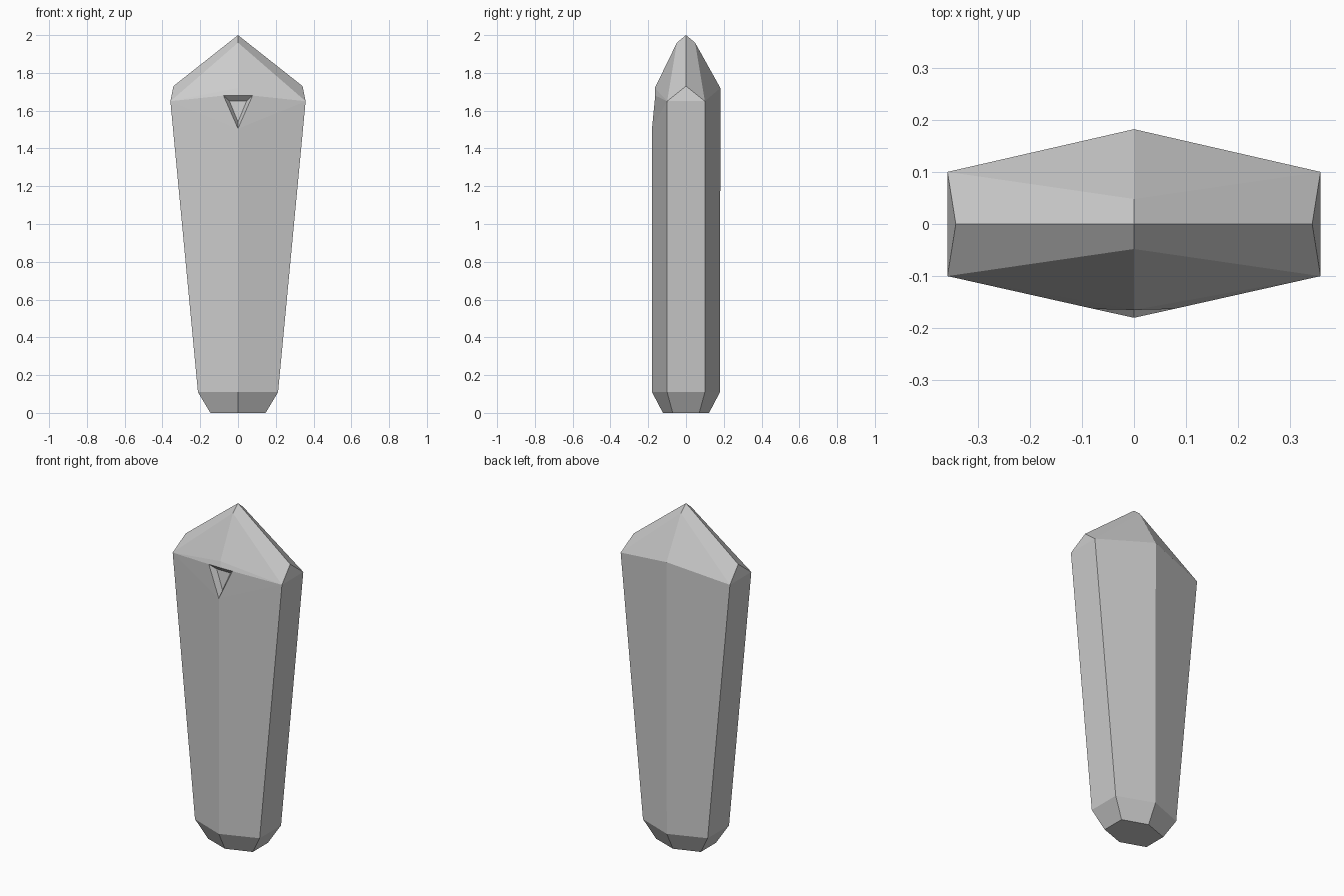
import bpy, bmesh

if "Cube" in bpy.data.objects:
    bpy.data.objects.remove(bpy.data.objects["Cube"])

# Right half of the faceted body (x >= 0); it is mirrored afterwards.
P = {
    "apex": (0, 0, 2.0),
    "crest": (0.342, 0, 1.73),
    # front notch: rim and inner triangle
    "rim_low": (0, -0.18, 1.505), "rim_side": (0.077, -0.163, 1.68),
    "rim_top": (0, -0.165, 1.68),
    "in_low": (0, -0.145, 1.54), "in_side": (0.045, -0.135, 1.65),
    "in_top": (0, -0.135, 1.65),
}
# Points shared by front (f) and back (b)
for k, s in (("f", -1), ("b", 1)):
    P[k + "tip"] = (0, s * 0.048, 1.96)
    P[k + "shoulder"] = (0.358, s * 0.10, 1.65)
    P[k + "ridge_low"] = (0, s * 0.18, 0.11)
    P[k + "side_low"] = (0.212, s * 0.10, 0.11)
    P[k + "foot_mid"] = (0, s * 0.122, 0)
    P[k + "foot_side"] = (0.146, s * 0.07, 0)
P["fridge"] = (0, -0.165, 1.72)
P["bridge"] = (0, 0.182, 1.72)

faces = []
for k in "fb":
    faces += [
        (k + "shoulder", "crest", "apex", k + "tip"),
        (k + "shoulder", k + "tip", k + "ridge"),
        (k + "ridge_low", k + "side_low", k + "foot_side", k + "foot_mid"),
    ]
faces += [
    # side, base and back
    ("fshoulder", "bshoulder", "crest"),
    ("fside_low", "bside_low", "bshoulder", "fshoulder"),
    ("ffoot_side", "bfoot_side", "bside_low", "fside_low"),
    ("ffoot_mid", "ffoot_side", "bfoot_side", "bfoot_mid"),
    ("bridge_low", "bside_low", "bshoulder", "bridge"),
    # front around the notch
    ("fridge_low", "fside_low", "fshoulder", "rim_low"),
    ("rim_low", "fshoulder", "rim_side"),
    ("rim_side", "fshoulder", "fridge", "rim_top"),
    # notch walls and floor
    ("rim_low", "rim_side", "in_side", "in_low"),
    ("rim_side", "rim_top", "in_top", "in_side"),
    ("in_low", "in_side", "in_top"),
]

bm = bmesh.new()
for side in (1, -1):
    verts = {n: bm.verts.new((x * side, y, z)) for n, (x, y, z) in P.items()}
    for f in faces:
        bm.faces.new([verts[n] for n in f])
bmesh.ops.remove_doubles(bm, verts=bm.verts, dist=0.0005)
bmesh.ops.recalc_face_normals(bm, faces=bm.faces)

mesh = bpy.data.meshes.new("faceted_crystal")
bm.to_mesh(mesh)
bm.free()
bpy.context.collection.objects.link(bpy.data.objects.new("faceted_crystal", mesh))
